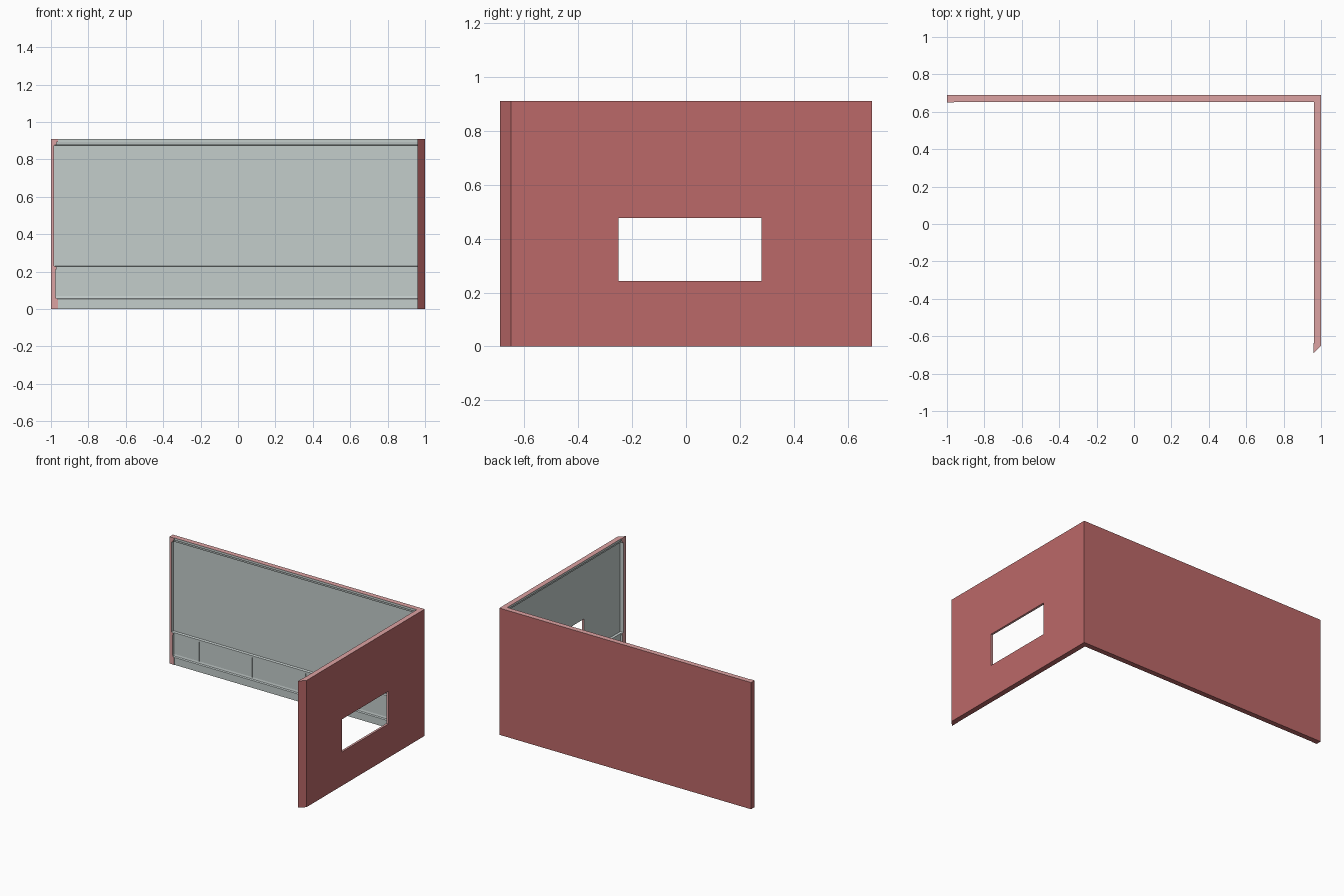
import bpy, bmesh

if "Cube" in bpy.data.objects:
    bpy.data.objects.remove(bpy.data.objects["Cube"])

H = 0.91


def material(name, rgb):
    m = bpy.data.materials.new(name)
    m.diffuse_color = (*rgb, 1)
    m.use_nodes = True
    m.node_tree.nodes["Principled BSDF"].inputs["Base Color"].default_value = m.diffuse_color
    return m


red = material("outer_red", (0.50, 0.14, 0.14))
pink = material("cut_edge_pink", (0.72, 0.36, 0.36))
grey = material("inner_grey", (0.55, 0.61, 0.60))


def box(name, lo, hi, mat):
    bm = bmesh.new()
    bmesh.ops.create_cube(bm, size=1)
    for v in bm.verts:
        v.co = [(a + b) / 2 + c * (b - a) for a, b, c in zip(lo, hi, v.co)]
    me = bpy.data.meshes.new(name)
    bm.to_mesh(me)
    bm.free()
    me.materials.append(mat)
    ob = bpy.data.objects.new(name, me)
    bpy.context.collection.objects.link(ob)
    return ob


# Wall thickness by height: skirting, dado panel, rail, plain wall, cornice
profile = [(.038, 0), (.038, .053), (.028, .057), (.025, .07), (.025, .21),
           (.030, .212), (.030, .226), (.0155, .23), (.0155, .875),
           (.028, .878), (.030, .892), (.037, .894), (.037, H)]


def plan(t):
    """L-shaped plan with short returns at both free ends."""
    return [(-1, .69), (1, .69), (1, -.65), (.96, -.69),
            (.96, -.675 + t), (1 - t, -.675 + t), (1 - t, .69 - t),
            (-1 + t, .69 - t), (-1 + t, .65), (-1, .65)]


# Walls: stacked plan outlines
bm = bmesh.new()
rings = [[bm.verts.new((x, y, z)) for x, y in plan(t)] for t, z in profile]
slots = [0, 0, 0, 1, 2, 2, 2, 2, 1, 0]
for a, b in zip(rings, rings[1:]):
    for i, s in enumerate(slots):
        j = (i + 1) % len(slots)
        bm.faces.new((a[i], a[j], b[j], b[i])).material_index = s
bm.faces.new(rings[0]).material_index = 0
bm.faces.new(rings[-1]).material_index = 1
bmesh.ops.recalc_face_normals(bm, faces=bm.faces)
me = bpy.data.meshes.new("room_walls")
bm.to_mesh(me)
bm.free()
for m in (red, pink, grey):
    me.materials.append(m)
walls = bpy.data.objects.new("room_walls", me)
bpy.context.collection.objects.link(walls)

# Window opening in the right wall
cutter = box("window_cutter", (.9, -.25, .243), (1.1, .28, .477), pink)
mod = walls.modifiers.new("window", 'BOOLEAN')
mod.operation = 'DIFFERENCE'
mod.solver = 'EXACT'
mod.material_mode = 'TRANSFER'
mod.object = cutter
bpy.context.view_layer.objects.active = walls
bpy.ops.object.modifier_apply(modifier=mod.name)
bpy.data.objects.remove(cutter)

# Thin upright battens dividing the dado panels
for x in (-.777, -.355, .07, .498):
    box("back_batten", (x - .005, .661, .07), (x + .005, .68, .212), grey)
for y in (-.41, .015, .44):
    box("side_batten", (.971, y - .005, .07), (.99, y + .005, .212), grey)
